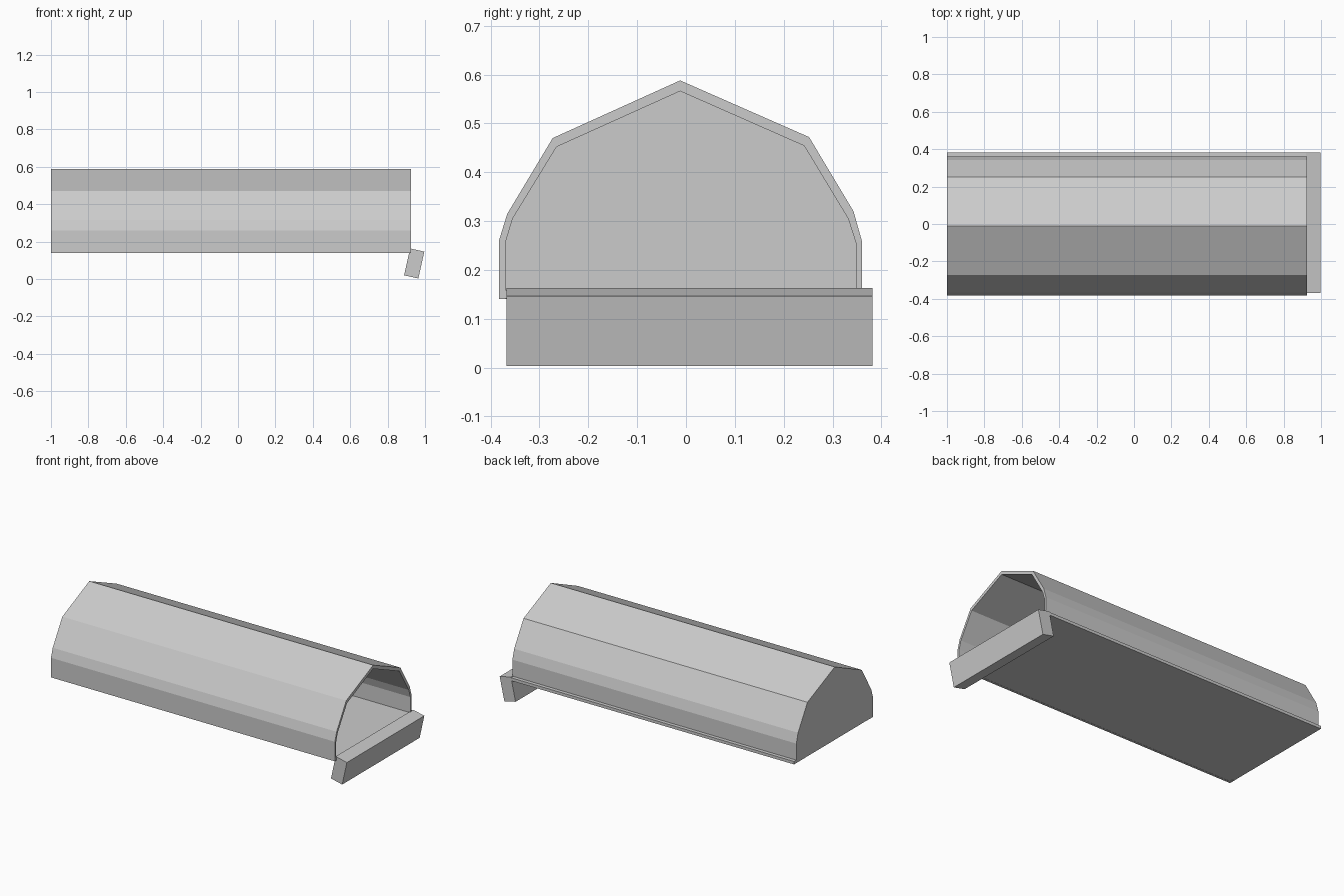
import bpy, bmesh, math
from mathutils import Matrix, Vector

cube = bpy.data.objects.get("Cube")
if cube:
    bpy.data.objects.remove(cube, do_unlink=True)

grey = bpy.data.materials.new("light grey")
grey.use_nodes = True
colour = (0.6, 0.6, 0.6, 1)
grey.diffuse_color = colour
grey.node_tree.nodes["Principled BSDF"].inputs["Base Color"].default_value = colour


def finish(name, bm):
    bmesh.ops.recalc_face_normals(bm, faces=bm.faces)
    mesh = bpy.data.meshes.new(name)
    bm.to_mesh(mesh)
    bm.free()
    mesh.materials.append(grey)
    obj = bpy.data.objects.new(name, mesh)
    bpy.context.collection.objects.link(obj)
    return obj


def extrude_profile(name, points, x0, x1):
    """Closed outline in y and z, extruded along x."""
    bm = bmesh.new()
    face = bm.faces.new([bm.verts.new((x0, y, z)) for y, z in points])
    ext = bmesh.ops.extrude_face_region(bm, geom=[face])
    verts = [v for v in ext["geom"] if isinstance(v, bmesh.types.BMVert)]
    bmesh.ops.translate(bm, verts=verts, vec=(x1 - x0, 0, 0))
    return finish(name, bm)


def box(name, size, centre, tilt=0):
    bm = bmesh.new()
    matrix = (Matrix.Translation(Vector(centre)) @ Matrix.Rotation(tilt, 4, 'Y')
              @ Matrix.Diagonal((*size, 1)))
    bmesh.ops.create_cube(bm, size=1, matrix=matrix)
    return finish(name, bm)


BACK, FRONT = -1.0, 0.925

# Faceted barrel roof, open at the ramp end
outer = [(-0.383, 0.14), (-0.383, 0.26), (-0.366, 0.315), (-0.273, 0.47),
         (-0.012, 0.588), (0.252, 0.472), (0.343, 0.32), (0.36, 0.26), (0.36, 0.15)]
inner = [(-0.37, 0.14), (-0.37, 0.255), (-0.355, 0.305), (-0.265, 0.452),
         (-0.012, 0.566), (0.242, 0.454), (0.332, 0.305), (0.348, 0.255), (0.348, 0.15)]
extrude_profile("roof_shell", outer + inner[::-1], BACK, FRONT)

# Closed end
extrude_profile("end_wall", inner, BACK, BACK + 0.012)

# Floor slab, with a ledge along one side
box("floor", (FRONT - BACK, 0.752, 0.018), ((BACK + FRONT) / 2, 0.006, 0.15))

# Tilted lip hanging off the open end
box("front_lip", (0.078, 0.75, 0.147), (0.942, 0.007, 0.083), math.radians(12.5))
